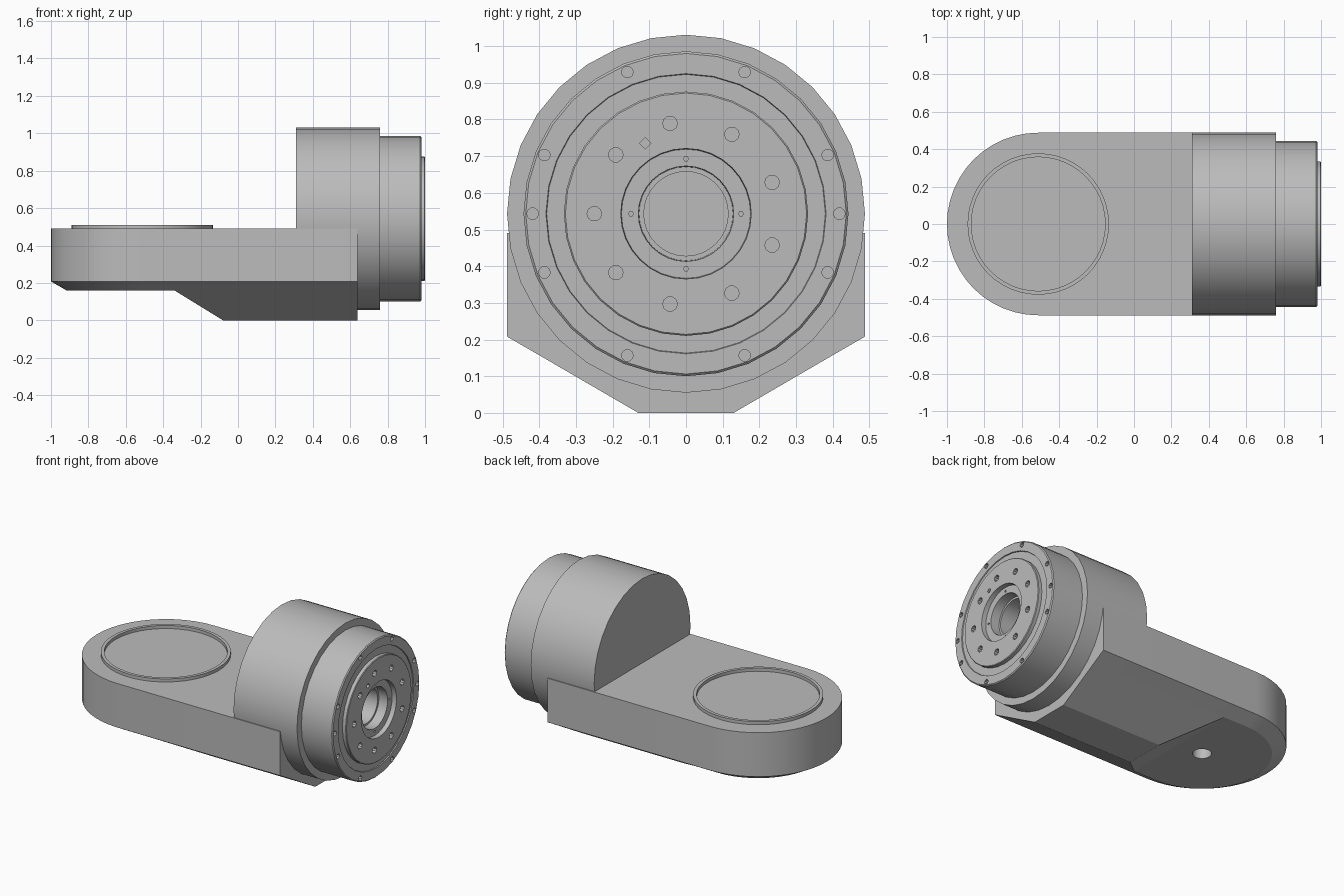
import bpy, bmesh
from math import sin, cos, pi, radians
from mathutils import Matrix, Vector

if "Cube" in bpy.data.objects:
    bpy.data.objects.remove(bpy.data.objects["Cube"], do_unlink=True)

GREY = (0.5, 0.5, 0.5, 1)
metal = bpy.data.materials.new("machined grey")
metal.diffuse_color = GREY
metal.use_nodes = True
metal.node_tree.nodes["Principled BSDF"].inputs["Base Color"].default_value = GREY

R = 0.488            # half width of the arm and radius of the housing
END_X = -0.512       # centre of the rounded end
AXIS_Z = 0.543       # height of the joint axis
TO_X = Matrix.Translation((0, 0, AXIS_Z)) @ Matrix.Rotation(pi / 2, 4, 'Y')


def finish(bm, name):
    bmesh.ops.recalc_face_normals(bm, faces=bm.faces)
    mesh = bpy.data.meshes.new(name)
    bm.to_mesh(mesh)
    bm.free()
    mesh.materials.append(metal)
    ob = bpy.data.objects.new(name, mesh)
    bpy.context.collection.objects.link(ob)
    return ob


def smooth(ob):
    bpy.ops.object.select_all(action='DESELECT')
    ob.select_set(True)
    bpy.context.view_layer.objects.active = ob
    bpy.ops.object.shade_smooth_by_angle(angle=radians(28))


def bridge(bm, a, b):
    for i in range(len(a)):
        j = (i + 1) % len(a)
        bm.faces.new((a[i], a[j], b[j], b[i]))


def lathe(name, profile, matrix, sides=32, closed=False):
    """Turn (height, radius) points about z, then place with the matrix."""
    bm = bmesh.new()
    rings = [[bm.verts.new((r * cos(2 * pi * i / sides), r * sin(2 * pi * i / sides), h))
              for i in range(sides)] for h, r in profile]
    for a, b in zip(rings, rings[1:]):
        bridge(bm, a, b)
    if closed:
        bridge(bm, rings[-1], rings[0])
    else:
        bm.faces.new(rings[0])
        bm.faces.new(rings[-1])
    bm.transform(matrix)
    return finish(bm, name)


def cut(ob, cutter):
    mod = ob.modifiers.new("holes", 'BOOLEAN')
    mod.operation = 'DIFFERENCE'
    mod.solver = 'EXACT'
    mod.object = cutter
    bpy.context.view_layer.objects.active = ob
    bpy.ops.object.modifier_apply(modifier=mod.name)
    bpy.data.objects.remove(cutter, do_unlink=True)


def arm_outline(bm, z, inset):
    """Outline with one round end and one square end."""
    r, steps = R - inset, 24
    pts = [(0.64, r)]
    for i in range(steps + 1):
        a = pi / 2 + pi * i / steps
        pts.append((END_X + r * cos(a), r * sin(a)))
    pts.append((0.64, -r))
    return [bm.verts.new((x, y, z)) for x, y in pts]


# Arm slab with a chamfered underside
bm = bmesh.new()
loops = [arm_outline(bm, z, inset) for z, inset in ((0.49, 0), (0.208, 0), (0.16, 0.083))]
for a, b in zip(loops, loops[1:]):
    bridge(bm, a, b)
bm.faces.new(loops[0])
bm.faces.new(loops[-1])
arm = finish(bm, "arm_slab")
cut(arm, lathe("cable_hole_cutter", [(0.1, 0.055), (0.4, 0.055)],
               Matrix.Translation((END_X, 0, 0)), 24))
smooth(arm)

# Keel below the slab, sloped at its inner end
bm = bmesh.new()
for side in (-1, 1):
    for x, y, z in ((0.64, 0.405, 0.16), (-0.34, 0.405, 0.16), (0.64, 0.13, 0), (-0.08, 0.13, 0)):
        bm.verts.new((x, side * y, z))
bmesh.ops.convex_hull(bm, input=bm.verts)
bmesh.ops.dissolve_limit(bm, angle_limit=0.02, verts=bm.verts, edges=bm.edges)
finish(bm, "keel")

# Raised locating ring on the round end
smooth(lathe("locating_ring", [(0.485, 0.378), (0.51, 0.378), (0.51, 0.358), (0.485, 0.358)],
             Matrix.Translation((END_X, 0, 0)), 48, closed=True))

# Joint housing
smooth(lathe("joint_housing", [(0.31, R), (0.76, R)], TO_X))

# Output flange with stepped face and centre bore
flange = lathe("output_flange", [
    (0.755, 0.443), (0.974, 0.443), (0.98, 0.437), (0.98, 0.382), (0.974, 0.38),
    (0.974, 0.333), (0.996, 0.333), (1.0, 0.329), (1.0, 0.178), (0.97, 0.176),
    (0.97, 0.13), (0.91, 0.128), (0.91, 0.115), (0.78, 0.115)], TO_X)

# Bolt holes: radius from axis, angle, hole radius, floor x, sides
holes = [(0.25, 40 * i + 20, 0.02, 0.95, 10) for i in range(9)]
holes += [(0.418, a, 0.016, 0.95, 10)
          for a in (0, 180, 22.5, 67.5, 112.5, 157.5, -22.5, -67.5, -112.5, -157.5)]
holes += [(0.15, 90 * i, 0.007, 0.95, 6) for i in range(4)]
holes += [(0.222, 120, 0.016, 0.97, 4)]
bm = bmesh.new()
for dist, angle, r, floor, sides in holes:
    a = radians(angle)
    place = Matrix.Translation(((floor + 1.05) / 2, dist * cos(a), AXIS_Z + dist * sin(a)))
    bmesh.ops.create_cone(bm, cap_ends=True, segments=sides, radius1=r, radius2=r,
                          depth=1.05 - floor, matrix=place @ Matrix.Rotation(pi / 2, 4, 'Y'))
cut(flange, finish(bm, "bolt_hole_cutter"))
smooth(flange)
